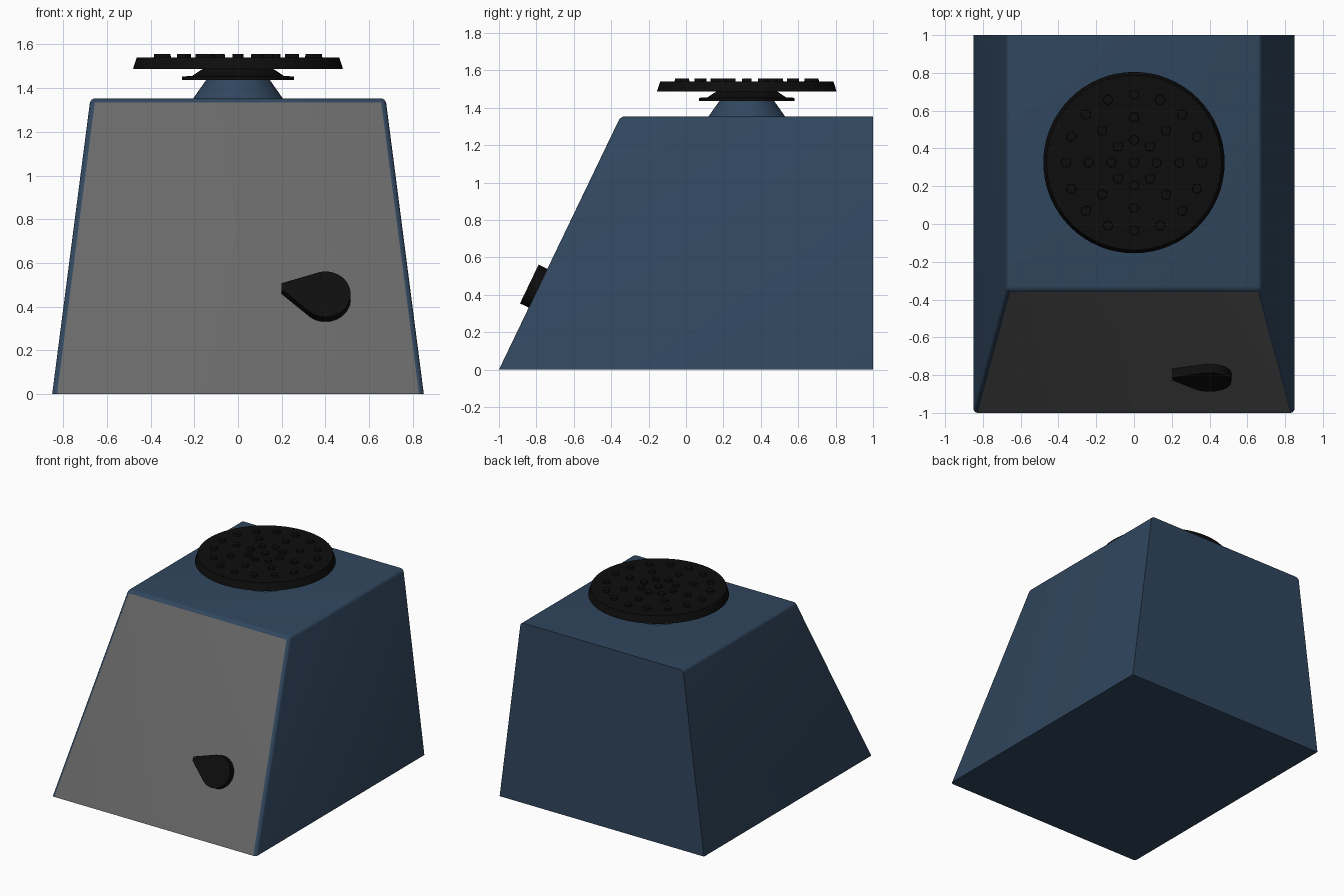
import bpy, bmesh
from math import sin, cos, tau, radians, atan2
from mathutils import Matrix, Vector

cube = bpy.data.objects.get("Cube")
if cube:
    bpy.data.objects.remove(cube, do_unlink=True)


def material(name, rgb):
    m = bpy.data.materials.new(name)
    m.use_nodes = True
    m.diffuse_color = (*rgb, 1)
    m.node_tree.nodes["Principled BSDF"].inputs["Base Color"].default_value = (*rgb, 1)
    return m


blue = material("slate blue", (0.03, 0.062, 0.112))
grey = material("panel grey", (0.14, 0.14, 0.14))
black = material("rubber black", (0.004, 0.004, 0.004))


def finish(bm, name, mats, smooth=True):
    bmesh.ops.recalc_face_normals(bm, faces=bm.faces[:])
    me = bpy.data.meshes.new(name)
    bm.to_mesh(me)
    bm.free()
    ob = bpy.data.objects.new(name, me)
    bpy.context.collection.objects.link(ob)
    for m in mats:
        me.materials.append(m)
    if smooth:
        bpy.ops.object.select_all(action="DESELECT")
        ob.select_set(True)
        bpy.context.view_layer.objects.active = ob
        bpy.ops.object.shade_smooth_by_angle(angle=radians(30))
    return ob


def lathe(name, profile, mat, n=64):
    """Closed solid of revolution around the pedal axis from (radius, z) pairs."""
    bm = bmesh.new()
    rings = [[bm.verts.new((r * cos(tau * i / n), AXIS_Y + r * sin(tau * i / n), z))
              for i in range(n)] for r, z in profile]
    for a, b in zip(rings, rings[1:]):
        for i in range(n):
            j = (i + 1) % n
            bm.faces.new((a[i], a[j], b[j], b[i]))
    bm.faces.new(rings[0])
    bm.faces.new(rings[-1])
    return finish(bm, name, [mat])


HEIGHT, FRONT_TOP, AXIS_Y = 1.353, -0.35, 0.325

# Wedge body, with rounded top and front corners and a grey front panel
bm = bmesh.new()
bmesh.ops.create_cube(bm, size=2)
for v in bm.verts:
    top = v.co.z > 0
    v.co.x *= 0.675 if top else 0.85
    if top and v.co.y < 0:
        v.co.y = FRONT_TOP
    v.co.z = HEIGHT if top else 0
bm.normal_update()
rounded = []
for e in bm.edges:
    a, b = (v.co for v in e.verts)
    mid = (a + b) / 2
    side_top = mid.z > 1 and abs(mid.x) > 0.5
    front_top = mid.z > 1 and mid.y < -0.3
    front_side = 0.1 < mid.z < 1 and mid.y < 0
    if side_top or front_top or front_side:
        rounded.append(e)
bmesh.ops.bevel(bm, geom=rounded, offset=0.022, offset_type="OFFSET",
                segments=4, profile=0.5, affect="EDGES")
bm.normal_update()
for f in bm.faces:
    if f.normal.y < -0.85 and f.calc_area() > 0.5:
        f.material_index = 1
finish(bm, "body", [blue, grey])

# Pedestal, flared collar and disc pad stacked on the body
lathe("pedestal", [(0.205, HEIGHT - 0.01), (0.205, HEIGHT), (0.14, 1.445)], blue)
lathe("collar", [(0.256, 1.437), (0.256, 1.453), (0.21, 1.456), (0.15, 1.495)], black)
lathe("pad", [(0.48, 1.488), (0.463, 1.541)], black)

# Grip studs in rings on the pad
bm = bmesh.new()
for radius, count in ((0, 1), (0.12, 8), (0.24, 8), (0.36, 16)):
    for i in range(count):
        a = tau * i / count
        place = Matrix.Translation((radius * cos(a), AXIS_Y + radius * sin(a), 1.546))
        bmesh.ops.create_cone(bm, cap_ends=True, segments=16, radius1=0.026,
                              radius2=0.024, depth=0.02, matrix=place)
finish(bm, "grip_studs", [black])

# Teardrop knob lying on the sloped front panel
slope = Vector((0, 1 + FRONT_TOP, HEIGHT)).normalized()
normal = Vector((0, -slope.z, slope.y))
centre = Vector((0.4, -1 + 0.435 * slope.y / slope.z, 0.435))
start, sweep, steps = radians(-128), radians(232), 32
outline = [(0.115 * cos(start + sweep * i / steps), 0.115 * sin(start + sweep * i / steps))
           for i in range(steps + 1)] + [(-0.2, 0.056), (-0.2, 0.026)]
bm = bmesh.new()
base = [bm.verts.new(centre + Vector((u, 0, 0)) + slope * v - normal * 0.005)
        for u, v in outline]
face = bm.faces.new(base)
out = bmesh.ops.extrude_face_region(bm, geom=[face], use_keep_orig=True)
moved = [g for g in out["geom"] if isinstance(g, bmesh.types.BMVert)]
bmesh.ops.translate(bm, verts=moved, vec=normal * 0.057)
finish(bm, "knob", [black])
